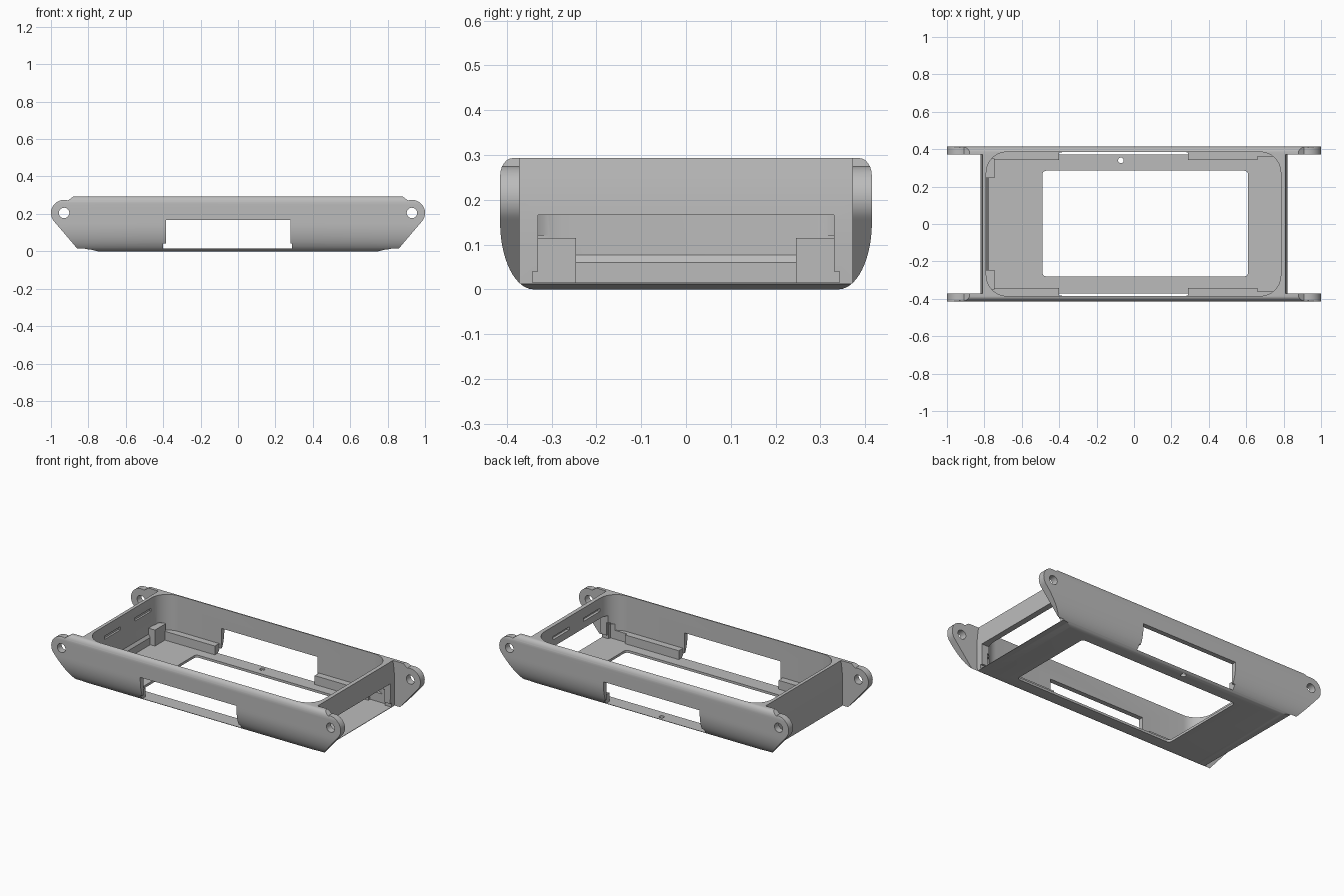
import bpy, bmesh, math
from mathutils import Vector

if "Cube" in bpy.data.objects:
    bpy.data.objects.remove(bpy.data.objects["Cube"])

grey = bpy.data.materials.new("matte_grey")
grey.diffuse_color = (0.5, 0.5, 0.5, 1)
grey.use_nodes = True
grey.node_tree.nodes["Principled BSDF"].inputs["Base Color"].default_value = grey.diffuse_color


def prism(name, axis, pts, lo, hi):
    """Extrude a 2D outline along x (y,z points), y (x,z points) or z (x,y points)."""
    place = {"x": lambda a, b, t: (t, a, b),
             "y": lambda a, b, t: (a, t, b),
             "z": lambda a, b, t: (a, b, t)}[axis]
    bm = bmesh.new()
    face = bm.faces.new([bm.verts.new(place(a, b, lo)) for a, b in pts])
    ext = bmesh.ops.extrude_face_region(bm, geom=[face])
    moved = [v for v in ext["geom"] if isinstance(v, bmesh.types.BMVert)]
    bmesh.ops.translate(bm, verts=moved, vec=Vector(place(0, 0, hi - lo)))
    bmesh.ops.recalc_face_normals(bm, faces=bm.faces)
    me = bpy.data.meshes.new(name)
    bm.to_mesh(me)
    bm.free()
    me.materials.append(grey)
    ob = bpy.data.objects.new(name, me)
    bpy.context.collection.objects.link(ob)
    return ob


def box(name, x0, x1, y0, y1, z0, z1):
    return prism(name, "z", [(x0, y0), (x1, y0), (x1, y1), (x0, y1)], z0, z1)


def arc(cx, cy, rx, ry, a0, a1, n):
    return [(cx + rx * math.cos(math.radians(a0 + (a1 - a0) * i / n)),
             cy + ry * math.sin(math.radians(a0 + (a1 - a0) * i / n)))
            for i in range(n + 1)]


def circle(cx, cy, r, n=32):
    return arc(cx, cy, r, r, 0, 360, n)[:-1]


def round_rect(x0, x1, y0, y1, r, n=8):
    return (arc(x1 - r, y1 - r, r, r, 0, 90, n) + arc(x0 + r, y1 - r, r, r, 90, 180, n)
            + arc(x0 + r, y0 + r, r, r, 180, 270, n) + arc(x1 - r, y0 + r, r, r, 270, 360, n))


def mirrored(half):
    return half + [(-a, b) for a, b in reversed(half)]


def boolean(target, tool, op="DIFFERENCE"):
    mod = target.modifiers.new("cut", "BOOLEAN")
    mod.operation, mod.solver, mod.object = op, "EXACT", tool
    bpy.context.view_layer.objects.active = target
    bpy.ops.object.modifier_apply(modifier=mod.name)
    bpy.data.objects.remove(tool, do_unlink=True)


# Outer shell: rounded cross-section trimmed by the side outline with ears
section = mirrored(arc(0.34, 0.15, 0.075, 0.15, -90, 0, 14)
                   + arc(0.387, 0.253, 0.028, 0.04, 0, 90, 6))
case = prism("case_frame", "x", section, -1.05, 1.05)
outline = mirrored([(0.75, 0), (0.79, 0.01), (0.86, 0.015)]
                   + arc(0.93, 0.205, 0.07, 0.07, -45, 107, 16)
                   + [(0.87, 0.293)])
outline = [(x, 0.3 if z > 0.2929 else (-0.01 if z == 0 else z)) for x, z in outline]
outline = [(x, 0 if z == -0.01 else z) for x, z in outline]
boolean(case, prism("outline_tool", "y", outline, -0.6, 0.6), "INTERSECT")

# Free the ears by trimming both ends back to gently curved walls
for s in (-1, 1):
    trim = ([(s * 0.815, -0.1), (s * 0.822, 0.1), (s * 0.822, 0.16), (s * 0.82, 0.21),
             (s * 0.816, 0.25), (s * 0.81, 0.295), (s * 0.81, 0.4), (s * 1.2, 0.4),
             (s * 1.2, -0.1)])
    boolean(case, prism("end_tool", "y", trim, -0.372, 0.372))
    boolean(case, prism("ear_hole_tool", "y", circle(s * 0.93, 0.205, 0.028), -0.6, 0.6))

# Cavity, narrower near the floor so ledges remain along the sides
boolean(case, prism("cavity_tool", "z", round_rect(-0.79, 0.785, -0.385, 0.385, 0.11), 0.07, 0.5))
boolean(case, box("lower_cavity_tool", -0.785, 0.78, -0.343, 0.343, 0.015, 0.12))
boolean(case, box("ledge_end_tool", 0.66, 0.775, -0.36, 0.36, 0.015, 0.11))
boolean(case, box("ledge_gap_tool", -0.40, 0.29, -0.383, 0.383, 0.015, 0.1))

# Side windows with a slightly wider base
boolean(case, box("window_tool", -0.385, 0.28, -0.6, 0.6, 0.015, 0.168))
boolean(case, box("window_base_tool", -0.40, 0.29, -0.6, 0.6, 0.015, 0.043))

# Opening in the right end wall
boolean(case, box("end_opening_tool", 0.70, 0.95, -0.33, 0.33, 0.015, 0.166))
boolean(case, box("end_opening_base_tool", 0.70, 0.95, -0.343, 0.343, 0.015, 0.04))

# Floor opening and small pin hole
boolean(case, prism("floor_tool", "z", round_rect(-0.49, 0.61, -0.28, 0.285, 0.02, 4), -0.1, 0.1))
boolean(case, prism("pin_tool", "z", circle(-0.07, 0.34, 0.015, 20), -0.1, 0.1))

# Shallow latch slots inside both end walls
for s in (-1, 1):
    for y in (0.11 * s, -0.19 * s):
        xs = sorted((s * 0.75, s * 0.802))
        boolean(case, box("slot_tool", *xs, y - 0.08, y + 0.08, 0.21, 0.23))

# Corner rests and sloped lip against the left end wall
for s, side in ((-1, "front"), (1, "back")):
    ys = sorted((s * 0.245, s * 0.35))
    box("corner_rest_" + side, -0.80, -0.745, *ys, 0.01, 0.115)
prism("end_lip", "y", [(-0.80, 0.01), (-0.778, 0.01), (-0.778, 0.06), (-0.792, 0.08), (-0.80, 0.08)],
      -0.245, 0.245)

# Smooth curves, keep sharp edges
for ob in bpy.context.scene.objects:
    ob.select_set(True)
bpy.context.view_layer.objects.active = case
bpy.ops.object.shade_smooth_by_angle(angle=math.radians(30))
